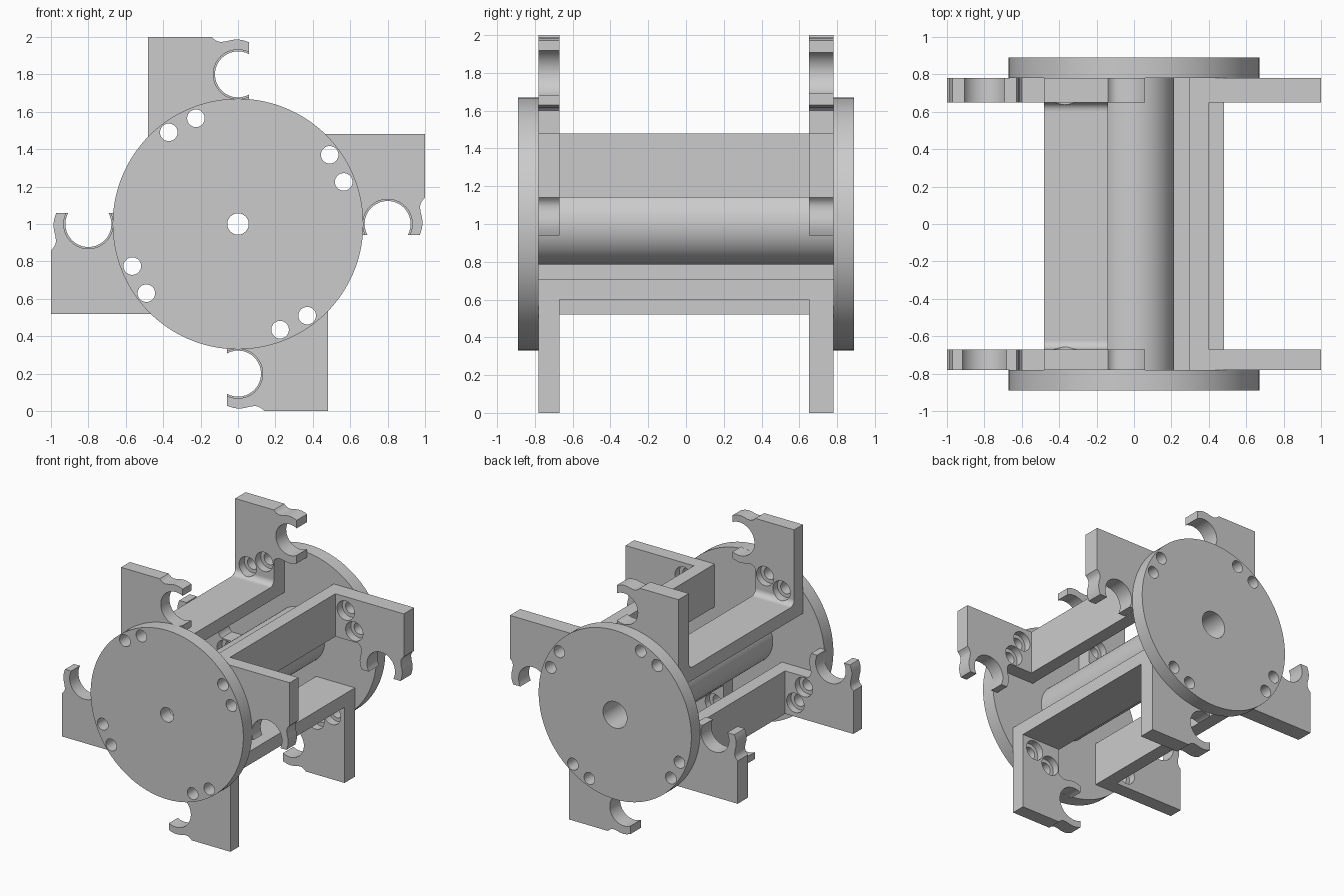
import bpy, bmesh
from math import pi, sin, cos, radians, acos
from mathutils import Matrix

if "Cube" in bpy.data.objects:
    bpy.data.objects.remove(bpy.data.objects["Cube"])

AXIS = Matrix.Translation((0, 0, 1))
HOLES = [(-0.37, 0.49), (-0.225, 0.565)]      # bolt pair of the upper bracket


def finish(bm, name, matrix=AXIS):
    bmesh.ops.recalc_face_normals(bm, faces=bm.faces)
    me = bpy.data.meshes.new(name)
    bm.to_mesh(me)
    bm.free()
    ob = bpy.data.objects.new(name, me)
    bpy.context.collection.objects.link(ob)
    ob.matrix_world = matrix
    return ob


def prism(name, points, vec, matrix=AXIS):
    """Extrude a closed outline of 3D points along vec."""
    bm = bmesh.new()
    face = bm.faces.new([bm.verts.new(p) for p in points])
    ext = bmesh.ops.extrude_face_region(bm, geom=[face])
    bmesh.ops.translate(bm, vec=vec, verts=[v for v in ext["geom"] if isinstance(v, bmesh.types.BMVert)])
    return finish(bm, name, matrix)


def cyl(bm, r, y0, y1, x=0, z=0, seg=32):
    m = Matrix.Translation((x, (y0 + y1) / 2, z)) @ Matrix.Rotation(pi / 2, 4, 'X')
    bmesh.ops.create_cone(bm, cap_ends=True, segments=seg, radius1=r, radius2=r,
                          depth=y1 - y0, matrix=m)


def cylinders(name, specs, matrix=AXIS, seg=32):
    bm = bmesh.new()
    for s in specs:
        cyl(bm, *s, seg=seg)
    return finish(bm, name, matrix)


def cut(ob, *cutters):
    bpy.context.view_layer.objects.active = ob
    for c in cutters:
        mod = ob.modifiers.new("cut", 'BOOLEAN')
        mod.operation, mod.solver, mod.object = 'DIFFERENCE', 'EXACT', c
        bpy.ops.object.modifier_apply(modifier=mod.name)
    for c in cutters:
        bpy.data.objects.remove(c)


def clip_outline(r):
    """Bracket side plate with a C-shaped clip opening to +x."""
    lip = 0.06
    outer = [(lip, 0.971), (0.045, 0.977), (0.02, 0.984), (-0.005, 0.987), (-0.035, 0.984),
             (-0.065, 0.976), (-0.095, 0.973), (-0.115, 0.979), (-0.128, 0.988), (-0.14, 1.0)]
    lower = [(x, 1.6 - z) for x, z in reversed(outer)]
    a = acos(lip / r)
    n = 40
    arc = [(r * cos(t), 0.8 + r * sin(t))
           for t in (-a - (2 * pi - 2 * a) * i / n for i in range(n + 1))]
    return [(-0.48, 0.295), (-0.14, 0.295)] + lower + arc + outer + [(-0.48, 1.0)]


# End discs with bolt holes and axle hole
bolts = []
for k in range(4):
    for x, z in HOLES:
        for _ in range(k):
            x, z = z, -x
        bolts.append((x, z))
for name, y0, y1, bore in (("front_disc", -0.89, -0.78, 0.057), ("back_disc", 0.78, 0.89, 0.105)):
    disc = cylinders(name, [(0.67, y0, y1)], seg=128)
    cut(disc, cylinders("holes", [(0.047, y0 - 0.1, y1 + 0.1, x, z) for x, z in bolts]
                        + [(bore, y0 - 0.1, y1 + 0.1)]))

# Hollow centre tube
tube = cylinders("centre_tube", [(0.215, -0.78, 0.78)], seg=64)
cut(tube, cylinders("bore", [(0.105, -0.9, 0.9)]))

# Four brackets around the axis: two clip plates and a joining web each
for k, side in enumerate(("top", "right", "bottom", "left")):
    m = AXIS @ Matrix.Rotation(k * pi / 2, 4, 'Y')
    for end, y0, y1, r in (("front", -0.78, -0.67, 0.132), ("back", 0.65, 0.78, 0.123)):
        plate = prism(f"{side}_{end}_clip_plate", [(x, y0, z) for x, z in clip_outline(r)],
                      (0, y1 - y0, 0), m)
        cut(plate, cylinders("holes", [(0.047, y0 - 0.1, y1 + 0.1, x, z) for x, z in HOLES], m))
        # Counterbores on the inner face
        c0, c1 = (-0.725, -0.5) if y0 < 0 else (0.5, 0.715)
        bores = [(0.076, c0, c1, x, z) for x, z in HOLES]
        cut(plate, cylinders("counterbores", bores, m))
        # Inner corner fillet, only on the top bracket
        if k == 0:
            s, y = (1, -0.67) if y0 < 0 else (-1, 0.65)
            f = 0.045
            pts = [(-0.48, y, 0.4)] + [
                (-0.48, y + s * f * (1 - sin(t)), 0.4 + f * (1 - cos(t)))
                for t in (radians(90) * i / 8 for i in range(9))]
            fillet = prism(f"{side}_{end}_fillet", pts, (0.34, 0, 0), m)
            cut(fillet, cylinders("counterbores", bores, m))
    prism(f"{side}_web", [(-0.48, -0.67, 0.295), (-0.14, -0.67, 0.295),
                          (-0.14, -0.67, 0.4), (-0.48, -0.67, 0.4)], (0, 1.32, 0), m)

# Smooth round walls, keep edges sharp
bpy.ops.object.select_all(action='SELECT')
bpy.ops.object.shade_smooth_by_angle(angle=radians(30))
